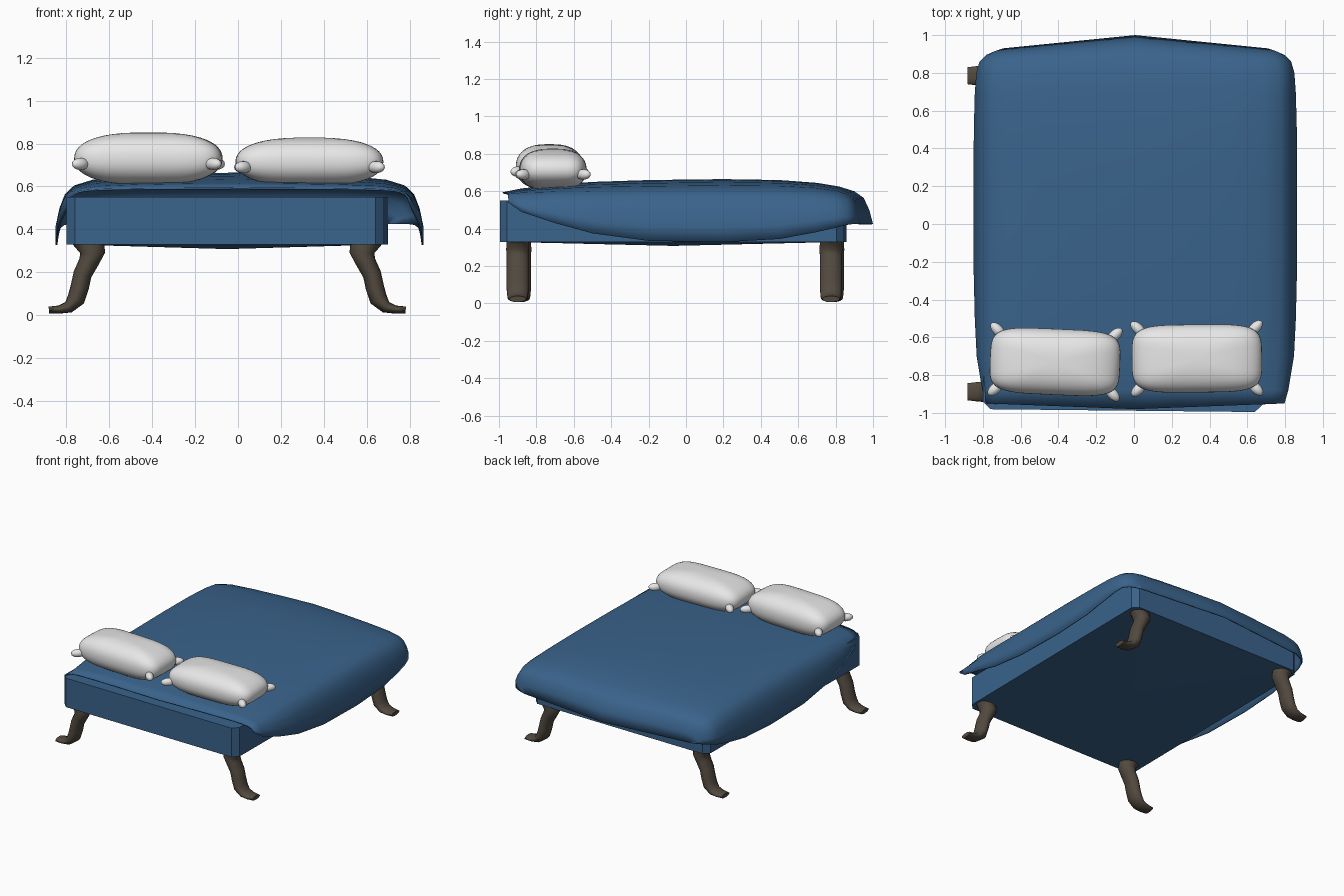
import bpy, bmesh, math
from mathutils import Vector, Matrix

if "Cube" in bpy.data.objects:
    bpy.data.objects.remove(bpy.data.objects["Cube"])


def material(name, rgb):
    m = bpy.data.materials.new(name)
    m.diffuse_color = (*rgb, 1)
    m.use_nodes = True
    m.node_tree.nodes["Principled BSDF"].inputs["Base Color"].default_value = m.diffuse_color
    return m


BLUE = material("blue fabric", (0.042, 0.125, 0.26))
WHITE = material("pillow white", (0.8, 0.8, 0.8))
BROWN = material("dark wood", (0.085, 0.068, 0.05))


def finish(bm, name, mat, smooth=True):
    bmesh.ops.recalc_face_normals(bm, faces=bm.faces)
    me = bpy.data.meshes.new(name)
    bm.to_mesh(me)
    bm.free()
    ob = bpy.data.objects.new(name, me)
    bpy.context.collection.objects.link(ob)
    me.materials.append(mat)
    if smooth:
        bpy.ops.object.select_all(action='DESELECT')
        ob.select_set(True)
        bpy.context.view_layer.objects.active = ob
        bpy.ops.object.shade_smooth_by_angle(angle=math.radians(50))
    return ob


def bridge(bm, rows, closed):
    n = len(rows[0])
    for a, b in zip(rows, rows[1:]):
        for i in range(n if closed else n - 1):
            j = (i + 1) % n
            bm.faces.new((a[i], a[j], b[j], b[i]))


CX = -0.05          # centre line of the frame and legs
YAW = Matrix.Rotation(math.radians(-0.6), 4, 'Z')

# Bed frame: box with chamfered upright edges and slightly sagging bottom
bm = bmesh.new()
bmesh.ops.create_cube(bm, size=1)
bmesh.ops.scale(bm, vec=(1.48, 1.84, 0.22), verts=bm.verts)
upright = [e for e in bm.edges if abs((e.verts[0].co - e.verts[1].co).z) > 0.1]
bmesh.ops.bevel(bm, geom=upright, offset=0.04, segments=1, affect='EDGES')
under = [f for f in bm.faces if all(v.co.z < -0.1 for v in f.verts)]
mid = bmesh.ops.poke(bm, faces=under)["verts"][0]
mid.co.z -= 0.022
bmesh.ops.transform(bm, matrix=Matrix.Translation((CX, -0.068, 0.44)) @ YAW, verts=bm.verts)
finish(bm, "bed_frame", BLUE, smooth=False)

# Cover: draped sheet; stations are y, top z, half width, hem z, y pull-back at sides
stations = [(-0.98, 0.595, 0.79, 0.54, -0.03), (-0.88, 0.615, 0.81, 0.49, 0),
            (-0.7, 0.635, 0.84, 0.43, 0), (-0.5, 0.65, 0.85, 0.375, 0),
            (-0.2, 0.66, 0.857, 0.335, 0), (0.2, 0.665, 0.857, 0.328, 0),
            (0.5, 0.66, 0.855, 0.345, 0), (0.7, 0.645, 0.85, 0.38, 0.01),
            (0.82, 0.625, 0.842, 0.405, 0.02), (0.90, 0.6, 0.825, 0.42, 0.04),
            (0.95, 0.565, 0.79, 0.425, 0.055), (0.98, 0.5, 0.745, 0.425, 0.065),
            (1.0, 0.425, 0.70, 0.425, 0.07)]
half = [(0, 1), (.3, .985), (.6, .95), (.8, .9), (.9, .82), (.95, .7), (.98, .5), (1, .25), (1, 0)]
section = [(-x, z) for x, z in half[:0:-1]] + half
bm = bmesh.new()
rows = []
for y, top, w, hem, pull in stations:
    rows.append([bm.verts.new((0.007 + fx * w, y - pull * abs(fx), hem + (top - hem) * fz))
                 for fx, fz in section])
bridge(bm, rows, False)
cover = finish(bm, "bed_cover", BLUE)
if cover.data.polygons[len(cover.data.polygons) // 2].normal.z < 0:
    cover.data.flip_normals()
thick = cover.modifiers.new("thickness", 'SOLIDIFY')
thick.thickness = 0.008

# Legs: curved tube with an out-turned foot; path is x, z, half thickness, half width
path = [(.598, .332, .075, .06), (.578, .29, .058, .063), (.597, .245, .046, .06),
        (.625, .19, .043, .06), (.638, .13, .043, .06), (.655, .075, .042, .06),
        (.69, .037, .028, .056), (.735, .026, .019, .052), (.782, .024, .016, .046)]


def leg(name, side, y):
    bm = bmesh.new()
    rows = []
    for i, (x, z, t, w) in enumerate(path):
        a, b = path[max(i - 1, 0)], path[min(i + 1, len(path) - 1)]
        d = Vector((b[0] - a[0], b[1] - a[1])).normalized()
        if i == 0:
            d = Vector((0, -1))
        ring = []
        for k in range(14):
            ang = math.tau * k / 14
            s = math.cos(ang) * t
            px, pz = x - d.y * s, max(z + d.x * s, 0)
            ring.append(bm.verts.new((CX + side * (px - CX), y + w * math.sin(ang), pz)))
        rows.append(ring)
    bridge(bm, rows, True)
    bm.faces.new(rows[0])
    bm.faces.new(rows[-1])
    finish(bm, name, BROWN)


leg("front_right_leg", 1, -0.90)
leg("front_left_leg", -1, -0.888)
leg("back_right_leg", 1, 0.775)
leg("back_left_leg", -1, 0.785)


# Pillows: superellipsoid cushion with a small tuft on each corner
def power(v, e):
    return math.copysign(abs(v) ** e, v)


def pillow(name, centre, size, turn):
    bm = bmesh.new()
    bmesh.ops.create_uvsphere(bm, u_segments=48, v_segments=24, radius=1)
    for v in bm.verts:
        lat = math.asin(max(-1, min(1, v.co.z)))
        lon = math.atan2(v.co.y, v.co.x)
        c = abs(math.cos(lat)) ** 0.75
        v.co = (size[0] * c * power(math.cos(lon), 0.45),
                size[1] * c * power(math.sin(lon), 0.45),
                size[2] * power(math.sin(lat), 0.9))
    for sx in (-1, 1):
        for sy in (-1, 1):
            place = (Matrix.Translation((sx * (size[0] - .035), sy * (size[1] - .02), -0.025))
                     @ Matrix.Rotation(math.atan2(sy, sx), 4, 'Z')
                     @ Matrix.Diagonal((0.05, 0.028, 0.028, 1)))
            bmesh.ops.create_uvsphere(bm, u_segments=14, v_segments=8, radius=1, matrix=place)
    bmesh.ops.transform(bm, verts=bm.verts, matrix=Matrix.Translation(centre)
                        @ Matrix.Rotation(math.radians(turn), 4, 'Z'))
    finish(bm, name, WHITE)


pillow("left_pillow", (-0.418, -0.73, 0.73), (0.345, 0.175, 0.122), -2.5)
pillow("right_pillow", (0.333, -0.712, 0.715), (0.345, 0.18, 0.113), 0.5)
